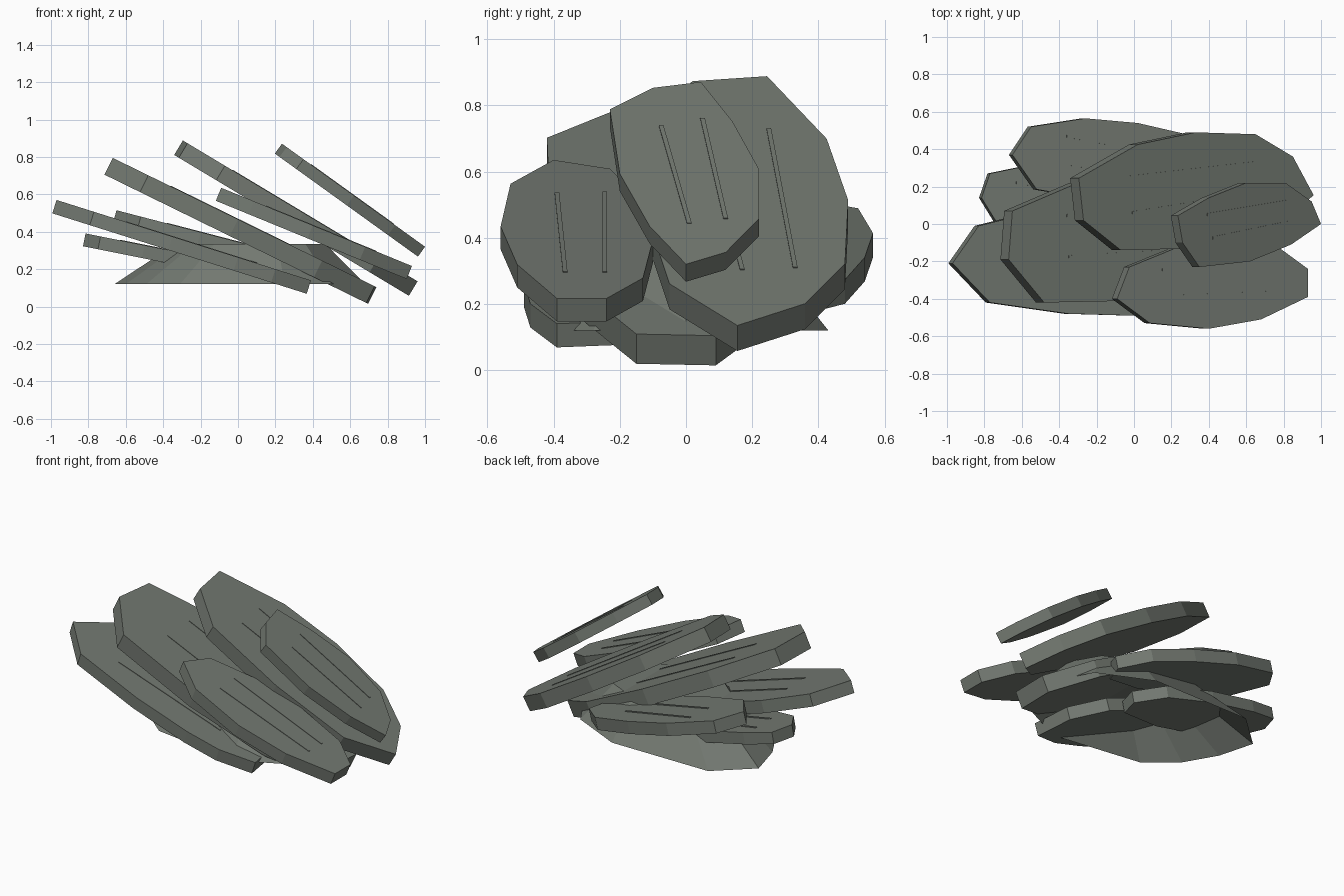
import bpy, bmesh
from mathutils import Vector


def make_object(name, bm):
    bmesh.ops.recalc_face_normals(bm, faces=bm.faces[:])
    mesh = bpy.data.meshes.new(name)
    bm.to_mesh(mesh)
    bm.free()
    mat = bpy.data.materials.get("slate") or bpy.data.materials.new("slate")
    mat.diffuse_color = (0.17, 0.19, 0.165, 1)
    mesh.materials.append(mat)
    ob = bpy.data.objects.new(name, mesh)
    bpy.context.collection.objects.link(ob)


def add_prism(bm, outline, plane, normal, up, down):
    """Tilted plate: plan outline dropped on the plane, thickened along its normal."""
    on_plane = [Vector((x, y, plane(x))) for x, y in outline]
    top = [bm.verts.new(p + normal * up) for p in on_plane]
    low = [bm.verts.new(p - normal * down) for p in on_plane]
    bm.faces.new(top)
    bm.faces.new(low[::-1])
    n = len(top)
    for i in range(n):
        j = (i + 1) % n
        bm.faces.new((top[i], low[i], low[j], top[j]))


def slab(name, start, slope, thick, outline, streaks):
    x0, z0 = start
    plane = lambda x: z0 + slope * (x - x0)
    normal = Vector((-slope, 0, 1)).normalized()
    bm = bmesh.new()
    add_prism(bm, outline, plane, normal, 0, thick)
    make_object(name, bm)
    # Thin weathering streaks on the top face
    bm = bmesh.new()
    for xa, ya, xb, yb in streaks:
        w = 0.007
        strip = [(xa, ya - w), (xb, yb - w), (xb, yb + w), (xa, ya + w)]
        add_prism(bm, strip, plane, normal, 0.003, 0.005)
    make_object(name + "_streaks", bm)


# Overlapping slate slabs, lowest to highest
slab("left_slab", (-0.97, 0.57), -0.316, 0.075,
     [(-0.97, -0.21), (-0.83, -0.01), (-0.55, 0.06), (-0.2, 0.05), (0.2, 0),
      (0.36, -0.15), (0.39, -0.39), (0.2, -0.47), (0, -0.49), (-0.35, -0.48), (-0.77, -0.42)],
     [(-0.6, -0.29, 0.1, -0.31), (-0.6, -0.12, 0.1, -0.14)])
slab("far_left_slab", (-0.81, 0.39), -0.2, 0.07,
     [(-0.815, 0.14), (-0.77, 0.27), (-0.6, 0.305), (-0.3, 0.32), (0, 0.28),
      (0.14, 0.15), (0.1, 0.02), (-0.2, -0.06), (-0.5, -0.06), (-0.735, 0.01)],
     [(-0.63, 0.22, -0.1, 0.17), (-0.63, 0.08, -0.1, 0.06)])
slab("back_slab", (-0.65, 0.515), -0.26, 0.075,
     [(-0.65, 0.37), (-0.55, 0.52), (-0.26, 0.565), (0.02, 0.54), (0.28, 0.48),
      (0.42, 0.34), (0.36, 0.2), (0.1, 0.13), (-0.2, 0.13), (-0.52, 0.185)],
     [(-0.36, 0.47, 0.14, 0.38), (-0.38, 0.325, 0.12, 0.25)])
slab("middle_slab", (-0.68, 0.80), -0.49, 0.1,
     [(-0.67, -0.19), (-0.65, 0.07), (-0.3, 0.22), (0.1, 0.28), (0.5, 0.25),
      (0.74, 0.09), (0.73, -0.15), (0.45, -0.32), (0, -0.41), (-0.48, -0.42)],
     [(-0.35, -0.175, 0.45, -0.13), (-0.36, 0.045, 0.45, 0.09)])
slab("front_right_slab", (-0.09, 0.635), -0.41, 0.075,
     [(-0.09, -0.40), (-0.025, -0.23), (0.22, -0.13), (0.5, -0.1), (0.78, -0.13),
      (0.93, -0.24), (0.93, -0.39), (0.68, -0.51), (0.4, -0.56), (0.085, -0.53)],
     [(0.15, -0.245, 0.74, -0.245), (0.155, -0.39, 0.74, -0.365)])
slab("large_upper_slab", (-0.29, 0.885), -0.6, 0.09,
     [(-0.295, 0.245), (-0.27, 0.02), (-0.07, -0.14), (0.35, -0.13), (0.75, -0.05),
      (0.96, 0.155), (0.85, 0.36), (0.65, 0.48), (0.33, 0.49), (0.02, 0.425)],
     [(-0.03, 0.25, 0.67, 0.33), (-0.01, 0.06, 0.68, 0.17)])
slab("small_top_slab", (0.25, 0.86), -0.72, 0.065,
     [(0.235, 0.045), (0.26, -0.1), (0.35, -0.23), (0.62, -0.20), (0.84, -0.11),
      (1.0, 0), (0.95, 0.12), (0.81, 0.22), (0.6, 0.22), (0.4, 0.14)],
     [(0.39, 0.05, 0.81, 0.12), (0.42, -0.075, 0.83, 0.01)])

# Tapered rubble core under the slabs, open at the bottom
rim = [(-0.66, 0.24), (-0.6, 0.02), (-0.49, -0.17), (-0.31, -0.32), (0.25, -0.4),
       (0.5, -0.28), (0.68, 0), (0.52, 0.28), (0.2, 0.43), (-0.45, 0.43)]
bm = bmesh.new()
low = [bm.verts.new((x, y, 0.12)) for x, y in rim]
top = [bm.verts.new((x * 0.6 + 0.06, y * 0.6, 0.335)) for x, y in rim]
bm.faces.new(top)
for i in range(len(rim)):
    j = (i + 1) % len(rim)
    bm.faces.new((low[i], low[j], top[j], top[i]))
make_object("rubble_core", bm)
